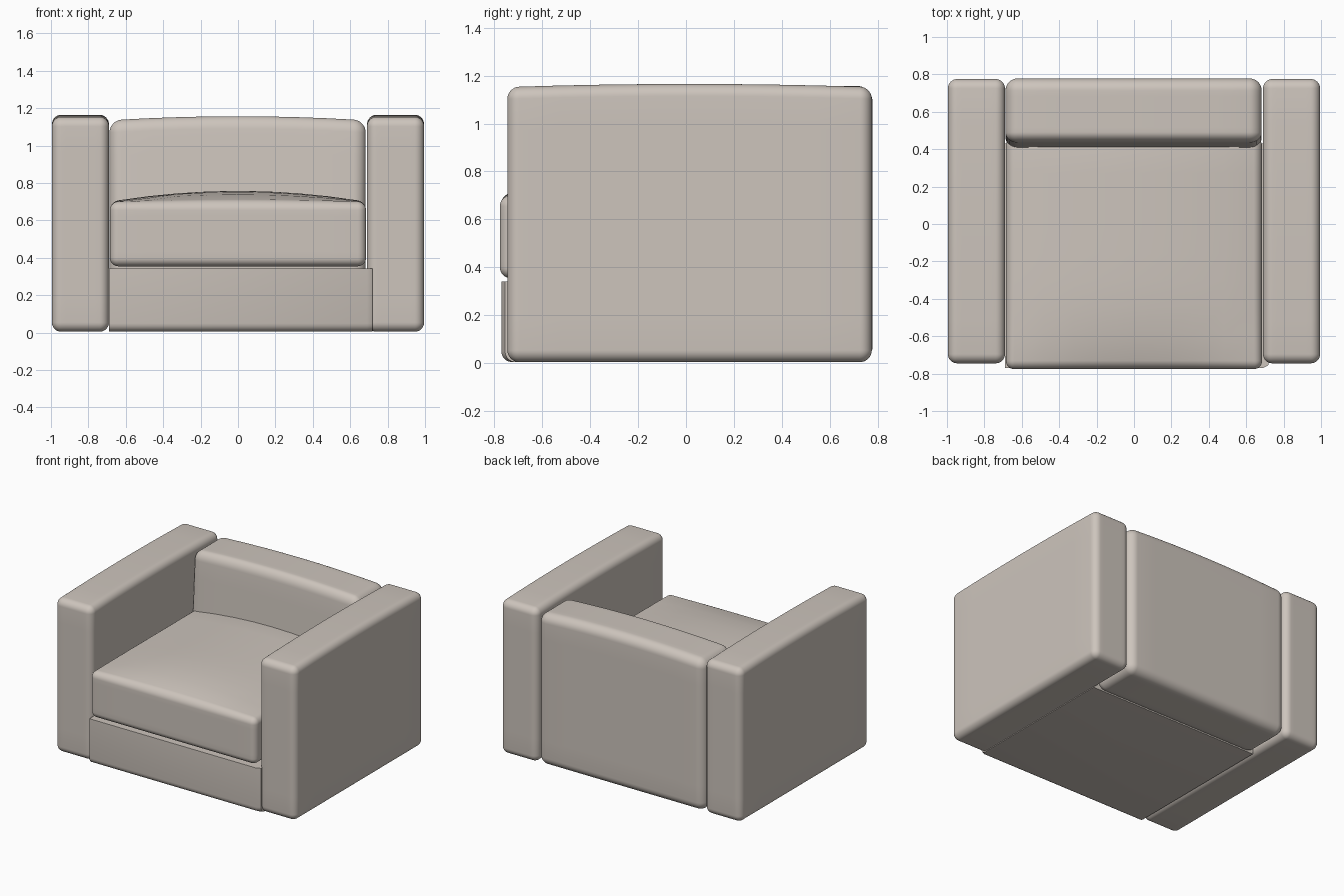
import bpy, bmesh, math
from mathutils import Vector

if "Cube" in bpy.data.objects:
    bpy.data.objects.remove(bpy.data.objects["Cube"])

fabric = bpy.data.materials.new("warm grey fabric")
fabric.diffuse_color = (0.61, 0.555, 0.505, 1)
fabric.use_nodes = True
fabric.node_tree.nodes["Principled BSDF"].inputs["Base Color"].default_value = fabric.diffuse_color


def finish(name, bm, angle):
    bmesh.ops.recalc_face_normals(bm, faces=bm.faces[:])
    me = bpy.data.meshes.new(name)
    bm.to_mesh(me)
    bm.free()
    me.materials.append(fabric)
    ob = bpy.data.objects.new(name, me)
    bpy.context.collection.objects.link(ob)
    bpy.ops.object.select_all(action='DESELECT')
    ob.select_set(True)
    bpy.context.view_layer.objects.active = ob
    bpy.ops.object.shade_smooth_by_angle(angle=math.radians(angle))
    return ob


def cushion(name, lo, hi, r, shape=None):
    """Rounded box; shape(p, u) may shift a point using its -1..1 position u."""
    lo, hi = Vector(lo), Vector(hi)
    mid, half = (lo + hi) / 2, (hi - lo) / 2
    n, c = 16, 4                      # steps per side, steps in each rounded edge
    bm = bmesh.new()
    bmesh.ops.create_cube(bm, size=2)
    bmesh.ops.subdivide_edges(bm, edges=bm.edges[:], cuts=n - 1, use_grid_fill=True)
    for v in bm.verts:
        p, core = Vector(), Vector()
        for a in range(3):
            i = round((v.co[a] + 1) / 2 * n) - n // 2
            s, k, flat = (1 if i >= 0 else -1), abs(i), half[a] - r
            m = n // 2 - c
            core[a] = s * flat * min(k / m, 1)
            p[a] = s * math.tan(max(k - m, 0) / c * math.pi / 4)
        d = p.normalized() * r if p.length > 0 else p
        q = core + d
        u = Vector(q[a] / half[a] for a in range(3))
        q += mid
        if shape:
            shape(q, u)
        v.co = q
    return finish(name, bm, 60)


# armrests, slightly crowned on top
def arm_shape(p, u):
    if u.z > 0:
        p.z += 0.013 * (1 - u.y ** 2) * u.z


for side, name in ((-1, "left_armrest"), (1, "right_armrest")):
    xs = sorted((side * 0.995, side * 0.69))
    cushion(name, (xs[0], -0.745, 0.005), (xs[1], 0.775, 1.152), 0.05, arm_shape)


# backrest, crowned on top with a leaning front
def back_shape(p, u):
    if u.z > 0:
        p.z += 0.022 * (1 - u.x ** 2) * u.z
    if u.y < 0:
        p.y += 0.04 * max(u.z, 0) * -u.y


cushion("backrest", (-0.687, 0.40, 0.005), (0.683, 0.778, 1.135), 0.065, back_shape)


# seat cushion, domed on top
def seat_shape(p, u):
    if u.z > 0:
        p.z += 0.058 * (1 - u.x ** 2) * (1 - max(-u.y, 0) ** 3) * u.z


cushion("seat_cushion", (-0.685, -0.776, 0.355), (0.685, 0.46, 0.70), 0.045, seat_shape)

# base: profile with rounded lower front edge, its right end folded back
bm = bmesh.new()
rings = []
for x, front in ((-0.69, -0.77), (0.69, -0.77), (0.718, -0.755)):
    pts = [(front, 0.342)]
    for k in range(6):
        t = k / 5 * math.pi / 2
        pts.append((front + 0.045 - 0.045 * math.cos(t), 0.05 - 0.045 * math.sin(t)))
    pts += [(0.43, 0.005), (0.43, 0.342)]
    rings.append([bm.verts.new((x, y, z)) for y, z in pts])
for a, b in zip(rings, rings[1:]):
    for i in range(len(a)):
        j = (i + 1) % len(a)
        bm.faces.new((a[i], a[j], b[j], b[i]))
bm.faces.new(rings[0])
bm.faces.new(rings[-1])
finish("base", bm, 35)
